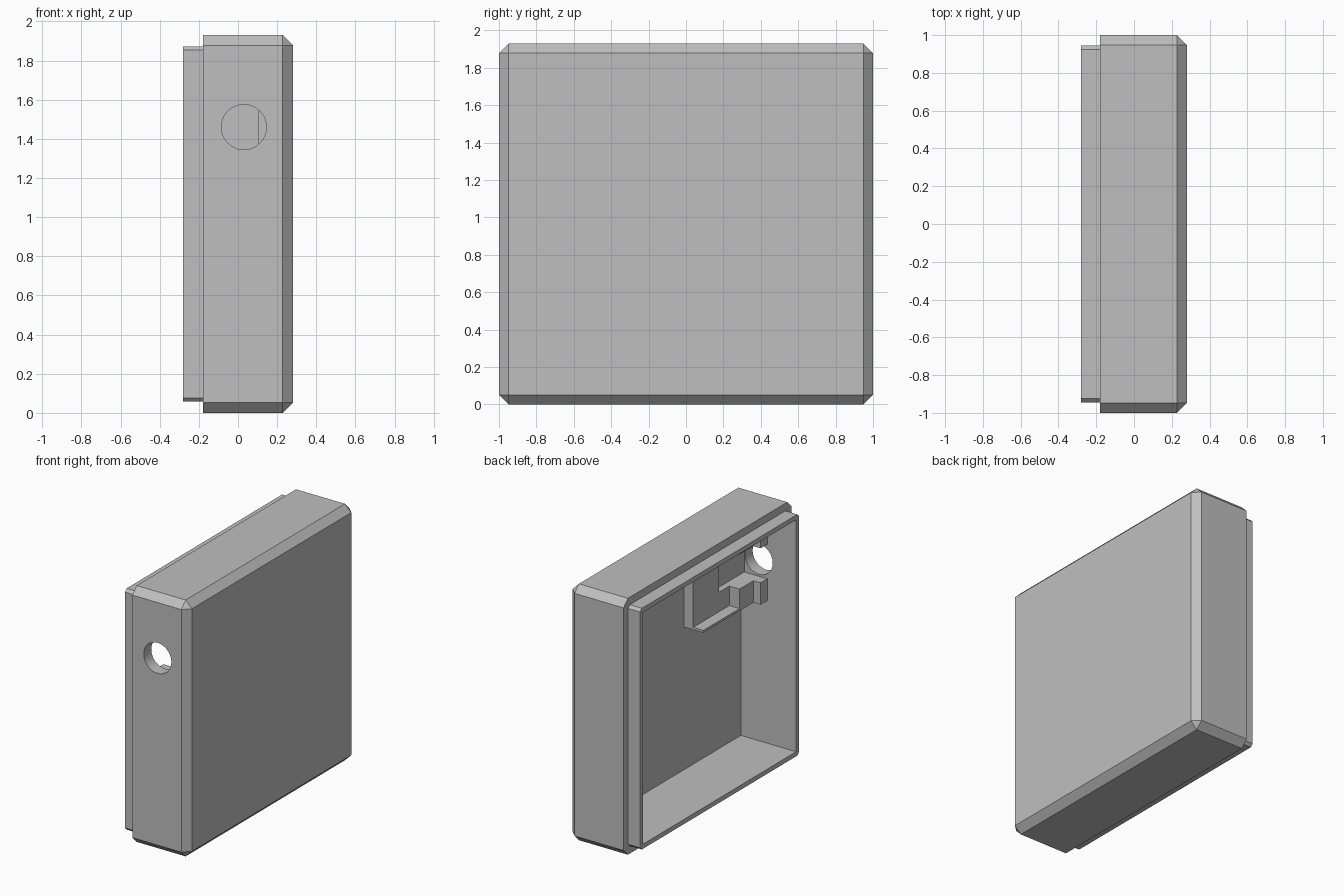
import bpy, bmesh, math

if "Cube" in bpy.data.objects:
    bpy.data.objects.remove(bpy.data.objects["Cube"], do_unlink=True)

grey = bpy.data.materials.new("plain grey")
grey.use_nodes = True
grey.diffuse_color = (0.52, 0.52, 0.52, 1)
grey.node_tree.nodes["Principled BSDF"].inputs["Base Color"].default_value = (0.52, 0.52, 0.52, 1)

HOLE_X, HOLE_Z, HOLE_R = 0.03, 1.46, 0.115
MID_Z = 0.965
FLOOR_X = 0.18
WALL_Y = -0.91


def finish(name, bm):
    bmesh.ops.recalc_face_normals(bm, faces=bm.faces)
    mesh = bpy.data.meshes.new(name)
    bm.to_mesh(mesh)
    bm.free()
    mesh.materials.append(grey)
    obj = bpy.data.objects.new(name, mesh)
    bpy.context.collection.objects.link(obj)
    return obj


def ring(bm, x, hy, hz, c):
    """Rectangle across x with corners cut by c."""
    pts = []
    for sy, sz in ((1, 1), (-1, 1), (-1, -1), (1, -1)):
        pair = [(sy * hy, sz * (hz - c)), (sy * (hy - c), sz * hz)]
        pts += pair if sy * sz > 0 else pair[::-1]
    return [bm.verts.new((x, y, MID_Z + z)) for y, z in pts]


def loft(name, sections):
    bm = bmesh.new()
    rings = [ring(bm, *s) for s in sections]
    for a, b in zip(rings, rings[1:]):
        for i in range(8):
            j = (i + 1) % 8
            bm.faces.new((a[i], a[j], b[j], b[i]))
    bm.faces.new(rings[0])
    bm.faces.new(rings[-1])
    bmesh.ops.remove_doubles(bm, verts=bm.verts, dist=1e-5)
    return finish(name, bm)


def box(name, xs, ys, zs):
    bm = bmesh.new()
    bmesh.ops.create_cube(bm, size=1)
    for v in bm.verts:
        v.co = [r[0] if c < 0 else r[1] for c, r in zip(v.co, (xs, ys, zs))]
    return finish(name, bm)


# Casing: inner floor, cavity, rim, lip, shoulder, outer walls, chamfered face
casing = loft("casing", [
    (FLOOR_X, 0.91, 0.873, 0),
    (-0.28, 0.91, 0.873, 0),
    (-0.28, 0.945, 0.908, 0.02),
    (-0.18, 0.945, 0.908, 0.02),
    (-0.18, 1.0, 0.965, 0.052),
    (0.228, 1.0, 0.965, 0.052),
    (0.28, 0.948, 0.913, 0),
])

# Round socket hole through the front wall
bpy.ops.mesh.primitive_cylinder_add(vertices=48, radius=HOLE_R, depth=0.3,
                                    location=(HOLE_X, -0.95, HOLE_Z),
                                    rotation=(math.pi / 2, 0, 0))
cutter = bpy.context.object
cutter.name = "hole_cutter"
cutter.hide_render = True
cutter.data.materials.append(grey)
mod = casing.modifiers.new("socket_hole", "BOOLEAN")
mod.object = cutter
mod.operation = "DIFFERENCE"
mod.solver = "EXACT"
bpy.context.view_layer.update()
cut_mesh = bpy.data.meshes.new_from_object(
    casing.evaluated_get(bpy.context.evaluated_depsgraph_get()))
casing.modifiers.clear()
casing.data = cut_mesh
bpy.data.objects.remove(cutter, do_unlink=True)

# Socket holder on the inner floor
OUT, NECK = 0.295, 0.13
box("holder_back_plate", (0.105, FLOOR_X), (-0.54, -0.235),
    (HOLE_Z - OUT, HOLE_Z + OUT))
box("holder_neck_plate", (0.152, FLOOR_X), (WALL_Y, -0.54),
    (HOLE_Z - NECK, HOLE_Z + NECK))

# Holder sides, repeated below and above the hole
for side, s in (("lower", -1), ("upper", 1)):
    def span(a, b):
        return sorted((HOLE_Z + s * a, HOLE_Z + s * b))
    box(side + "_side_plate", (0.105, FLOOR_X), (-0.665, -0.54), span(NECK, OUT))
    box(side + "_neck_block", (0.02, FLOOR_X), (WALL_Y, -0.665), span(NECK, OUT))
    box(side + "_shelf", (0.02, 0.105), (-0.665, -0.235), span(OUT - 0.018, OUT))
    box(side + "_post", (-0.04, 0.02), (WALL_Y, -0.83), span(NECK, OUT))
